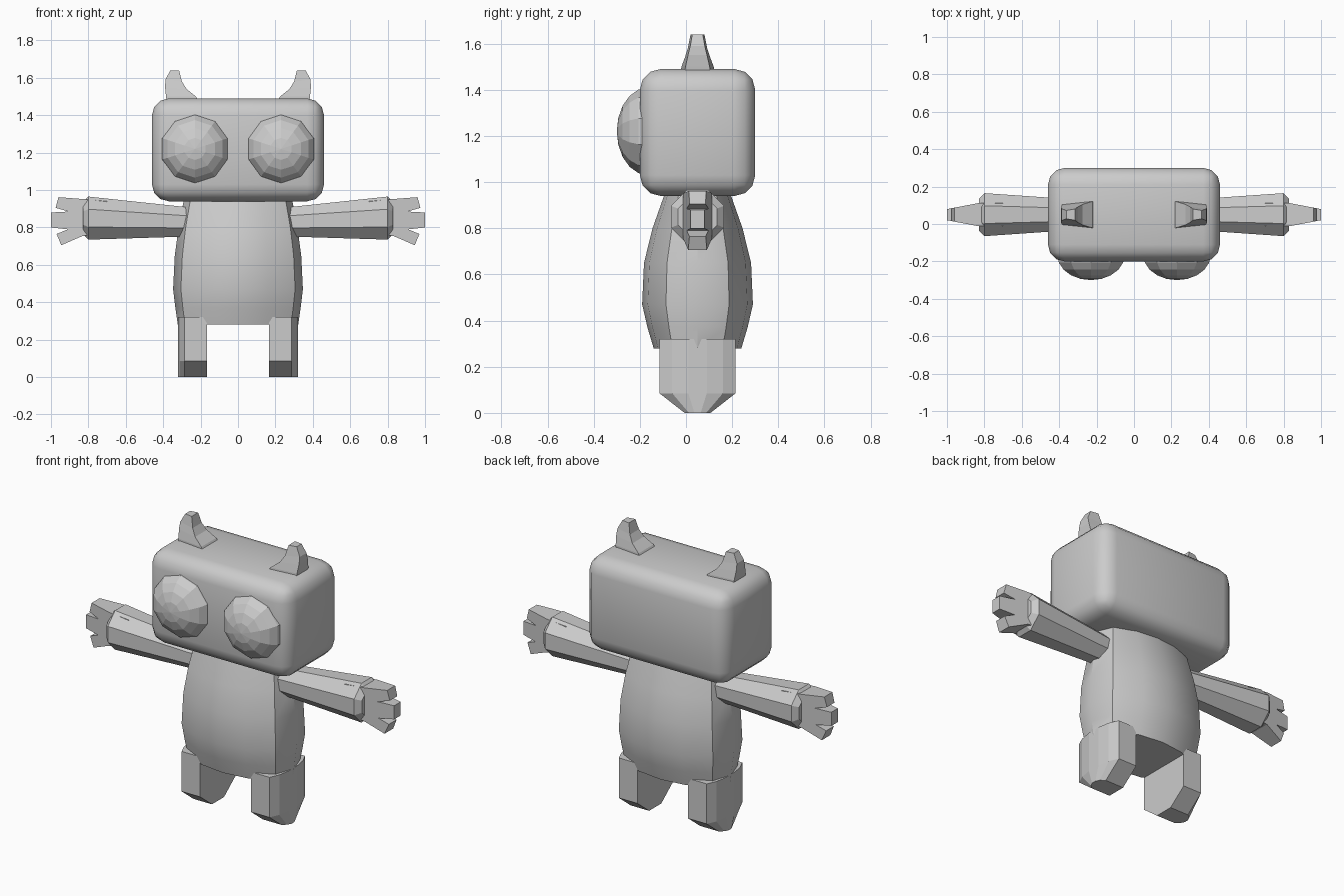
import bpy, bmesh, math
from mathutils import Matrix, Vector

if "Cube" in bpy.data.objects:
    bpy.data.objects.remove(bpy.data.objects["Cube"])

YC = 0.05  # depth centre shared by most parts


def finish(name, bm, mirror=False, smooth=None):
    bmesh.ops.recalc_face_normals(bm, faces=bm.faces)
    me = bpy.data.meshes.new(name)
    bm.to_mesh(me)
    bm.free()
    ob = bpy.data.objects.new(name, me)
    bpy.context.collection.objects.link(ob)
    bpy.ops.object.select_all(action='DESELECT')
    ob.select_set(True)
    bpy.context.view_layer.objects.active = ob
    if smooth:
        bpy.ops.object.shade_smooth_by_angle(angle=math.radians(smooth))
    if mirror:
        ob.modifiers.new("Mirror", 'MIRROR').use_axis[0] = True
    return ob


def loft(name, rings, **kw):
    """Skin a list of equal-length point rings and cap both ends."""
    bm = bmesh.new()
    rows = [[bm.verts.new(p) for p in ring] for ring in rings]
    n = len(rows[0])
    for a, b in zip(rows, rows[1:]):
        for i in range(n):
            j = (i + 1) % n
            bm.faces.new((a[i], a[j], b[j], b[i]))
    bm.faces.new(rows[0])
    bm.faces.new(rows[-1])
    return finish(name, bm, **kw)


# Head: rounded box
bm = bmesh.new()
bmesh.ops.create_cube(bm, size=1, matrix=Matrix.Translation((0, YC, 1.215))
                      @ Matrix.Diagonal((0.92, 0.50, 0.55, 1)))
bmesh.ops.bevel(bm, geom=bm.edges[:], offset=0.09, segments=3, profile=0.5, affect='EDGES')
finish("head", bm, smooth=35)

# Eyes: flattened low-poly spheres with the pole facing forward
bm = bmesh.new()
bmesh.ops.create_uvsphere(bm, u_segments=10, v_segments=10, radius=1,
                          matrix=Matrix.Translation((0.23, -0.165, 1.22))
                          @ Matrix.Diagonal((0.19, 0.135, 0.19, 1))
                          @ Matrix.Rotation(math.pi / 2, 4, 'X'))
finish("eye", bm, mirror=True)

# Ears: tapered hooks; each level is (inner x, inner z, outer x, outer z, half depth)
levels = [(0.20, 1.46, 0.38, 1.46, 0.075), (0.225, 1.50, 0.385, 1.50, 0.07),
          (0.275, 1.54, 0.39, 1.55, 0.055), (0.30, 1.58, 0.388, 1.59, 0.042),
          (0.315, 1.64, 0.362, 1.64, 0.03)]
loft("ear", [[(xi, YC - d, zi), (xo, YC - d * 0.75, zo), (xo, YC + d * 0.75, zo), (xi, YC + d, zi)]
             for xi, zi, xo, zo, d in levels], mirror=True)

# Body: pillow-shaped section swelling toward the hips
section = [(0, -1), (0.46, -0.9), (0.88, -0.57), (1, 0)]
quarter = section + [(x, -y) for x, y in section[-2::-1]]
outline = quarter + [(-x, y) for x, y in quarter[-2:0:-1]]
sizes = [(0.28, 0.322, 0.19), (0.37, 0.335, 0.217), (0.47, 0.347, 0.24), (0.65, 0.338, 0.232),
         (0.80, 0.318, 0.195), (0.97, 0.285, 0.135)]
loft("body", [[(x * w, YC + y * d, z) for x, y in outline] for z, w, d in sizes], smooth=35)

# Legs: slightly bowed outer side, foot chamfered front and back
leg = [(0.165, -0.165), (0.285, -0.165), (0.31, -0.11), (0.322, -0.04),
       (0.322, 0.04), (0.31, 0.11), (0.285, 0.165), (0.165, 0.165)]
loft("leg", [[(x, YC + y * s, z) for x, y in leg]
             for z, s in [(0, 0.34), (0.085, 1), (0.32, 1)]], mirror=True)

# Arms: octagonal sleeves widening to a chamfered cuff
octagon = [(math.cos(a), math.sin(a)) for a in
           [math.pi / 8 + k * math.pi / 4 for k in range(8)]]
k = 1 / math.cos(math.pi / 8)
loft("arm", [[(x, YC + c * r * k, z + s * r * k) for c, s in octagon]
             for x, z, r in [(0.22, 0.828, 0.075), (0.80, 0.85, 0.115), (0.83, 0.85, 0.085)]],
     mirror=True)

# Hands: three-fingered outline that thins toward the tips
hand = [(0.70, 0.94), (0.83, 0.952), (0.96, 0.962), (0.975, 0.905), (0.905, 0.885), (1.0, 0.88),
        (1.0, 0.80), (0.91, 0.79), (0.97, 0.765), (0.945, 0.705), (0.83, 0.755), (0.70, 0.77)]


def thick(x):
    return 0.062 if x < 0.83 else 0.062 - (x - 0.83) * 0.19


loft("hand", [[(x, YC + s * thick(x), z) for x, z in hand] for s in (-1, 1)], mirror=True)
